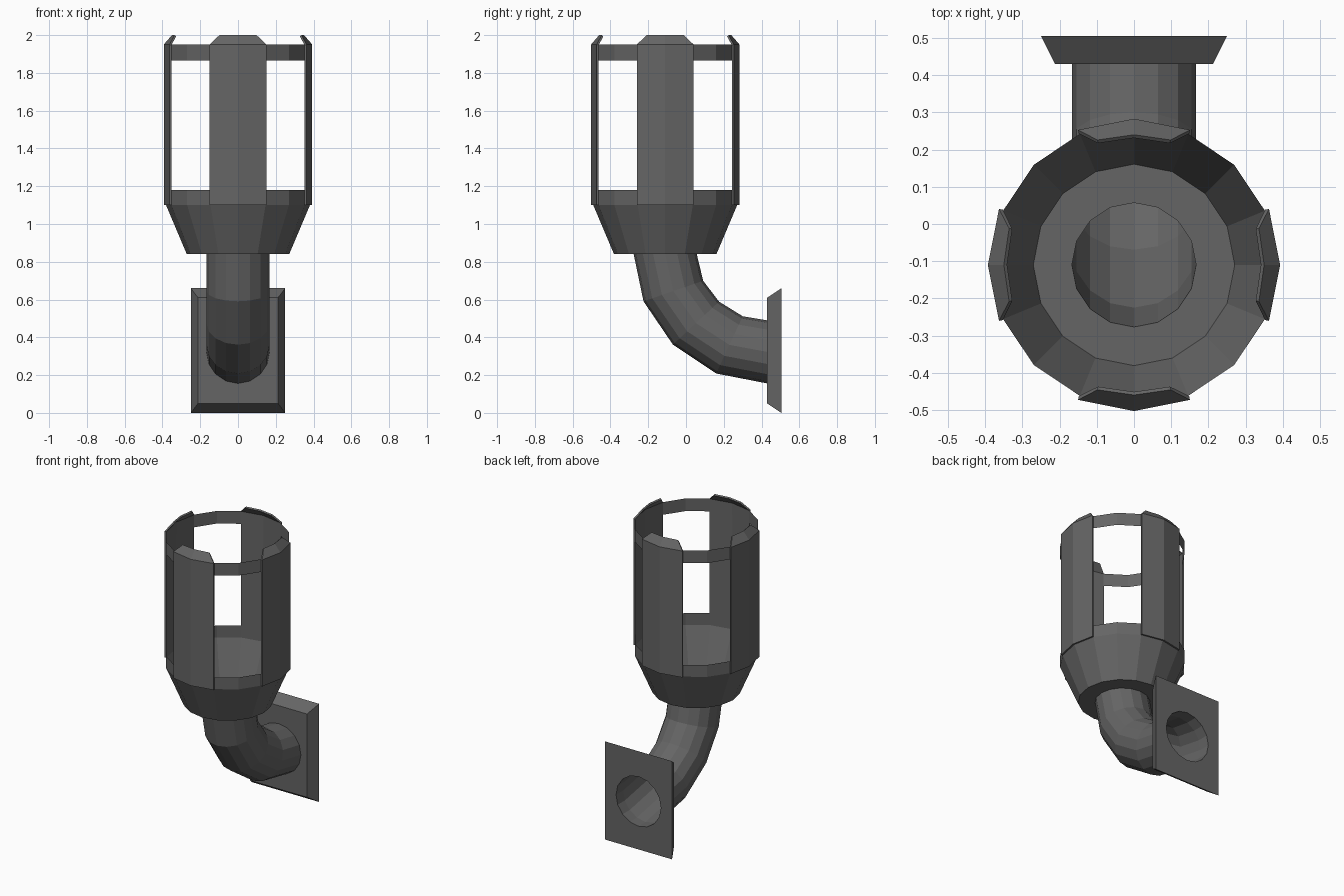
import bpy, bmesh, math
from mathutils import Vector

if "Cube" in bpy.data.objects:
    bpy.data.objects.remove(bpy.data.objects["Cube"])

AXIS_Y = -0.11   # the cage stands a little in front of the origin
SIDES = 16

dark_grey = bpy.data.materials.new("dark_grey")
dark_grey.diffuse_color = (0.13, 0.13, 0.13, 1)
dark_grey.use_nodes = True
dark_grey.node_tree.nodes["Principled BSDF"].inputs["Base Color"].default_value = dark_grey.diffuse_color


def skin(name, rings, closed=True):
    """Make a surface that joins successive rows of points."""
    bm = bmesh.new()
    rows = [[bm.verts.new(p) for p in ring] for ring in rings]
    for a, b in zip(rows, rows[1:]):
        n = len(a)
        for i in range(n if closed else n - 1):
            j = (i + 1) % n
            bm.faces.new((a[i], a[j], b[j], b[i]))
    mesh = bpy.data.meshes.new(name)
    bm.to_mesh(mesh)
    bm.free()
    mesh.materials.append(dark_grey)
    ob = bpy.data.objects.new(name, mesh)
    bpy.context.collection.objects.link(ob)
    return ob


def polar(r, deg, z):
    a = math.radians(deg)
    return (r * math.cos(a), AXIS_Y + r * math.sin(a), z)


def circle(r, z):
    return [polar(r, 360 * i / SIDES, z) for i in range(SIDES)]


# Cup: flat annular floor, flared wall, short upright rim
skin("cup", [circle(r, z) for r, z in
             ((0.167, 0.84), (0.271, 0.84), (0.381, 1.10), (0.381, 1.18))])

# Thin hoop near the top of the cage
skin("upper_hoop", [circle(0.381, 1.865), circle(0.381, 1.95)])

# Four upright plates with tapered, inward-leaning tips
for k, side in enumerate(("right", "back", "left", "front")):
    rows = [[polar(r, 90 * k + s * half, z) for s in (-1, 0, 1)]
            for r, z, half in ((0.393, 1.10, 22.5), (0.393, 1.95, 22.5), (0.35, 2.0, 16.3))]
    plate = skin(side + "_plate", rows, closed=False)
    mod = plate.modifiers.new("thickness", 'SOLIDIFY')
    mod.thickness = 0.011
    mod.offset = -1

# Curved pipe: circles swept in the y-z plane (y, z, tilt of the section)
R = 0.167
path = ((0.505, 0.323, 90), (0.43, 0.323, 90), (0.23, 0.36, 65), (0.053, 0.475, 43),
        (-0.067, 0.645, 19), (AXIS_Y, 0.84, 0))
rings = []
for y, z, tilt in path:
    t = math.radians(tilt)
    across = Vector((0, math.cos(t), math.sin(t)))
    rings.append([Vector((0, y, z)) + Vector((R, 0, 0)) * math.cos(2 * math.pi * i / SIDES)
                  + across * R * math.sin(2 * math.pi * i / SIDES) for i in range(SIDES)])
skin("pipe", rings)


# Wall flange: bevelled rectangle with the pipe bore open through it
def rect(hx, z0, z1, y):
    """Rectangle sampled at 16 points so that it joins to the bore."""
    zc, hz = (z0 + z1) / 2, (z1 - z0) / 2
    pts = []
    for i in range(SIDES):
        c, s = math.cos(2 * math.pi * i / SIDES), math.sin(2 * math.pi * i / SIDES)
        m = max(abs(c), abs(s))
        pts.append((hx * c / m, y, zc + hz * s / m))
    return pts


skin("wall_flange", [rings[0], rect(0.25, 0.0, 0.66, 0.505),
                     rect(0.212, 0.05, 0.61, 0.43), rings[1]])
